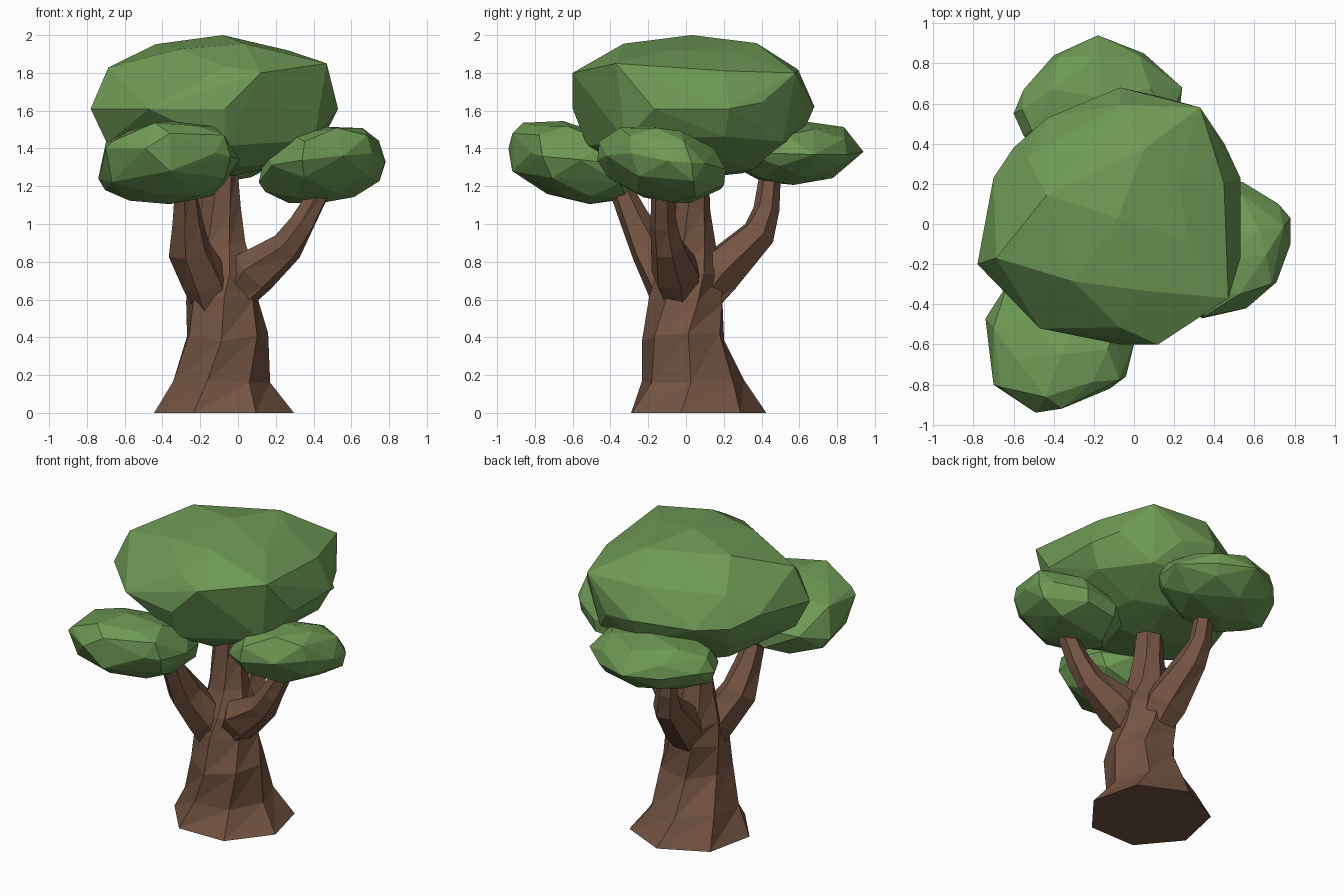
import bpy, bmesh, math, random
from mathutils import Vector

if "Cube" in bpy.data.objects:
    bpy.data.objects.remove(bpy.data.objects["Cube"])

random.seed(4)


def material(name, rgb):
    m = bpy.data.materials.new(name)
    m.diffuse_color = (*rgb, 1)
    m.use_nodes = True
    m.node_tree.nodes["Principled BSDF"].inputs["Base Color"].default_value = m.diffuse_color
    return m


BARK = material("bark brown", (0.175, 0.088, 0.055))
LEAF = material("leaf green", (0.155, 0.32, 0.09))


def finish(bm, name, mat):
    bmesh.ops.recalc_face_normals(bm, faces=bm.faces)
    me = bpy.data.meshes.new(name)
    bm.to_mesh(me)
    bm.free()
    me.materials.append(mat)
    ob = bpy.data.objects.new(name, me)
    bpy.context.collection.objects.link(ob)
    return ob


def loft(name, rings):
    """Skin a list of equally long point rings and cap both ends."""
    bm = bmesh.new()
    vs = [[bm.verts.new(p) for p in r] for r in rings]
    n = len(vs[0])
    for a, b in zip(vs, vs[1:]):
        for i in range(n):
            j = (i + 1) % n
            bm.faces.new((a[i], a[j], b[j]))
            bm.faces.new((a[i], b[j], b[i]))
    bm.faces.new(vs[0][::-1])
    bm.faces.new(vs[-1])
    return finish(bm, name, BARK)


def branch(name, path):
    """Six-sided tapering limb along (x, y, z, radius) points."""
    pts = [Vector(p[:3]) for p in path]
    rings = []
    for k, p in enumerate(pts):
        t = (pts[min(k + 1, len(pts) - 1)] - pts[max(k - 1, 0)]).normalized()
        q = Vector((0, 0, 1)).rotation_difference(t)
        ring = []
        for i in range(6):
            a = math.tau * i / 6 + 0.12 * k
            r = path[k][3] * random.uniform(0.97, 1.1)
            ring.append(p + q @ Vector((r * math.cos(a), r * math.sin(a), 0)))
        rings.append(ring)
    return loft(name, rings)


def canopy(name, outline, centre, half_height, tilt=(0, 0), lean=0, p=2.2):
    """Faceted leaf mass: hull of shrinking copies of a plan outline.
    An outline point may carry its own height as a third value."""
    cx, cy, cz = centre
    bm = bmesh.new()
    for k, h in enumerate((-1, -0.84, -0.48, 0, 0.5, 0.82, 1)):
        s = (1 - abs(h) ** p) ** (1 / p)
        step = 1 if h == 0 else 2
        for i in range(k % 2 if step == 2 else 0, len(outline), step):
            x, y = outline[i][:2]
            dx, dy = (x - cx) * s, (y - cy) * s
            jit = random.uniform(-0.09, 0.09) * (abs(h) < 1)
            z = cz + (h + jit) * half_height + tilt[0] * dx + tilt[1] * dy
            if h == 0 and len(outline[i]) == 3:
                z = outline[i][2]
            bm.verts.new((cx + dx, cy + dy + lean * h, z))
            if abs(h) == 1:
                break
    res = bmesh.ops.convex_hull(bm, input=bm.verts)
    inner = {v for v in res["geom_interior"] + res["geom_unused"]
             if isinstance(v, bmesh.types.BMVert)}
    bmesh.ops.delete(bm, geom=list(inner), context='VERTS')
    return finish(bm, name, LEAF)


# trunk with flared foot, running on into the middle limb: cx, cy, rx, ry, z
TRUNK = [(-.075, .05, .38, .375, 0), (-.09, .04, .265, .28, .18),
         (-.06, -.01, .225, .215, .4), (-.08, .01, .195, .195, .6),
         (-.08, .02, .185, .18, .74), (-.09, .03, .13, .125, .9),
         (-.09, .03, .1, .1, 1.08), (-.09, .03, .09, .09, 1.32)]
rings = []
for k, (cx, cy, rx, ry, z) in enumerate(TRUNK):
    ring = []
    for i in range(7):
        a = math.radians(-12 + 360 / 7 * i + 9 * k)
        j = random.uniform(0.96, 1.06) if k else 1
        ring.append((cx + rx * j * math.cos(a), cy + ry * j * math.sin(a),
                     z + (random.uniform(-.025, .025) if k else 0)))
    rings.append(ring)
loft("trunk", rings)

# three outer limbs: rooted inside the trunk, kinked where they turn upward
branch("front_left_branch", [(-.1, -.02, .5, .1), (-.17, -.09, .7, .13),
                             (-.255, -.19, .87, .11), (-.27, -.27, 1.02, .08),
                             (-.28, -.36, 1.22, .055)])
branch("right_branch", [(-.06, -.01, .55, .08), (.08, -.05, .74, .13),
                        (.26, -.1, .88, .085), (.34, -.12, 1.0, .068),
                        (.46, -.13, 1.22, .05)])
branch("back_branch", [(-.08, .03, .52, .08), (-.1, .18, .74, .13),
                       (-.13, .39, .95, .09), (-.16, .43, 1.08, .068),
                       (-.18, .45, 1.3, .05)])

# leaf masses
canopy("main_canopy",
       [(-.07, .68), (.15, .63), (.33, .58, 1.8), (.45, .4), (.53, .23, 1.61),
        (.53, -.17, 1.61), (.47, -.37, 1.85), (.12, -.6, 1.8), (-.07, -.6, 1.61),
        (-.47, -.52, 1.61), (-.78, -.2, 1.61), (-.7, .23), (-.6, .38), (-.43, .53)],
       (-.08, .03, 1.62), .38, p=2.0)
canopy("front_left_canopy",
       [(-.74, -.47, 1.24), (-.72, -.64), (-.7, -.8, 1.4), (-.49, -.94, 1.4),
        (-.36, -.92, 1.28), (-.12, -.82), (-.04, -.76), (.01, -.56),
        (-.04, -.36), (-.2, -.24), (-.42, -.23), (-.63, -.3)],
       (-.36, -.58, 1.325), .22, (.03, -.1), -.07)
canopy("right_canopy",
       [(.54, .21), (.72, .1), (.78, .03), (.78, -.1), (.71, -.29), (.56, -.42),
        (.34, -.47), (.18, -.36), (.11, -.15, 1.22), (.14, .05), (.3, .19)],
       (.46, -.13, 1.315), .2, (.12, -.08), -.05)
canopy("back_canopy",
       [(-.6, .55), (-.55, .67), (-.4, .84), (-.18, .94), (.05, .85), (.24, .68),
        (.22, .5), (.08, .33), (-.18, .25), (-.43, .31), (-.55, .44)],
       (-.18, .6, 1.375), .168, (0, .03), .03)
